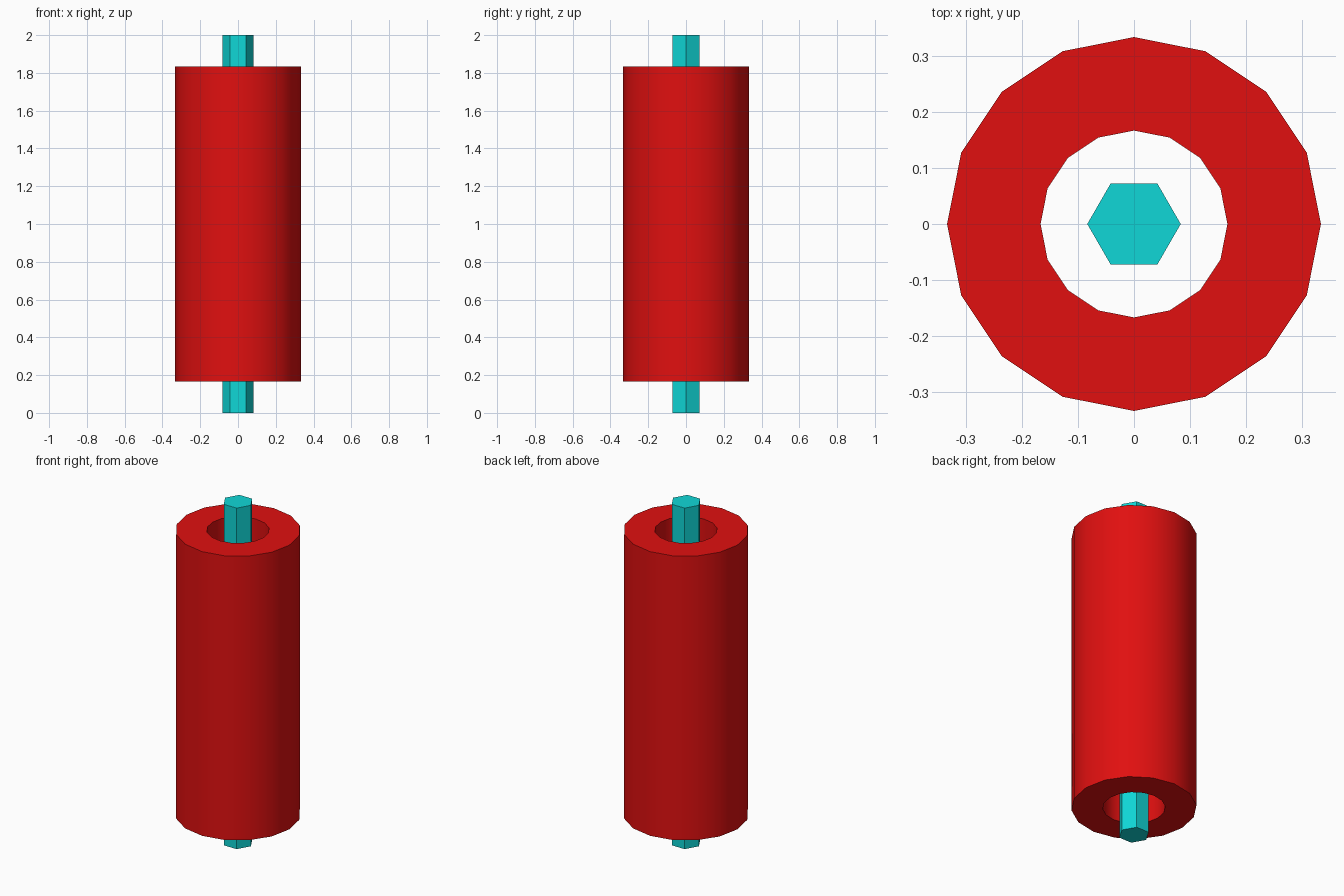
import bpy
import bmesh
from math import cos, sin, pi, radians

default = bpy.data.objects.get("Cube")
if default:
    bpy.data.objects.remove(default)


def make_material(name, rgb):
    mat = bpy.data.materials.new(name)
    mat.use_nodes = True
    colour = (*rgb, 1)
    mat.diffuse_color = colour
    mat.node_tree.nodes["Principled BSDF"].inputs["Base Color"].default_value = colour
    return mat


def make_prism(name, sides, radius, bottom, top, mat, bore=0):
    """Upright prism with a corner on +x, solid or with a through bore."""
    bm = bmesh.new()

    def ring(r, z):
        angles = [2 * pi * i / sides for i in range(sides)]
        return [bm.verts.new((r * cos(a), r * sin(a), z)) for a in angles]

    def bridge(a, b):
        for i in range(sides):
            j = (i + 1) % sides
            bm.faces.new((a[i], a[j], b[j], b[i]))

    low, high = ring(radius, bottom), ring(radius, top)
    bridge(low, high)
    if bore:
        inner_low, inner_high = ring(bore, bottom), ring(bore, top)
        bridge(high, inner_high)
        bridge(inner_high, inner_low)
        bridge(inner_low, low)
    else:
        bm.faces.new(high)
        bm.faces.new(low[::-1])
    bmesh.ops.recalc_face_normals(bm, faces=bm.faces)

    mesh = bpy.data.meshes.new(name)
    bm.to_mesh(mesh)
    bm.free()
    mesh.materials.append(mat)
    obj = bpy.data.objects.new(name, mesh)
    bpy.context.collection.objects.link(obj)
    return obj


red = make_material("red", (0.75, 0.005, 0.005))
teal = make_material("teal", (0.005, 0.68, 0.68))

# Hollow roller, smooth around its wall with sharp rims
sleeve = make_prism("roller_sleeve", 16, 1 / 3, 1 / 6, 11 / 6, red, bore=1 / 6)
bpy.ops.object.select_all(action="DESELECT")
sleeve.select_set(True)
bpy.context.view_layer.objects.active = sleeve
bpy.ops.object.shade_smooth_by_angle(angle=radians(30))

# Flat-sided hexagonal shaft through the bore
make_prism("hex_shaft", 6, 1 / 12, 0, 2, teal)
